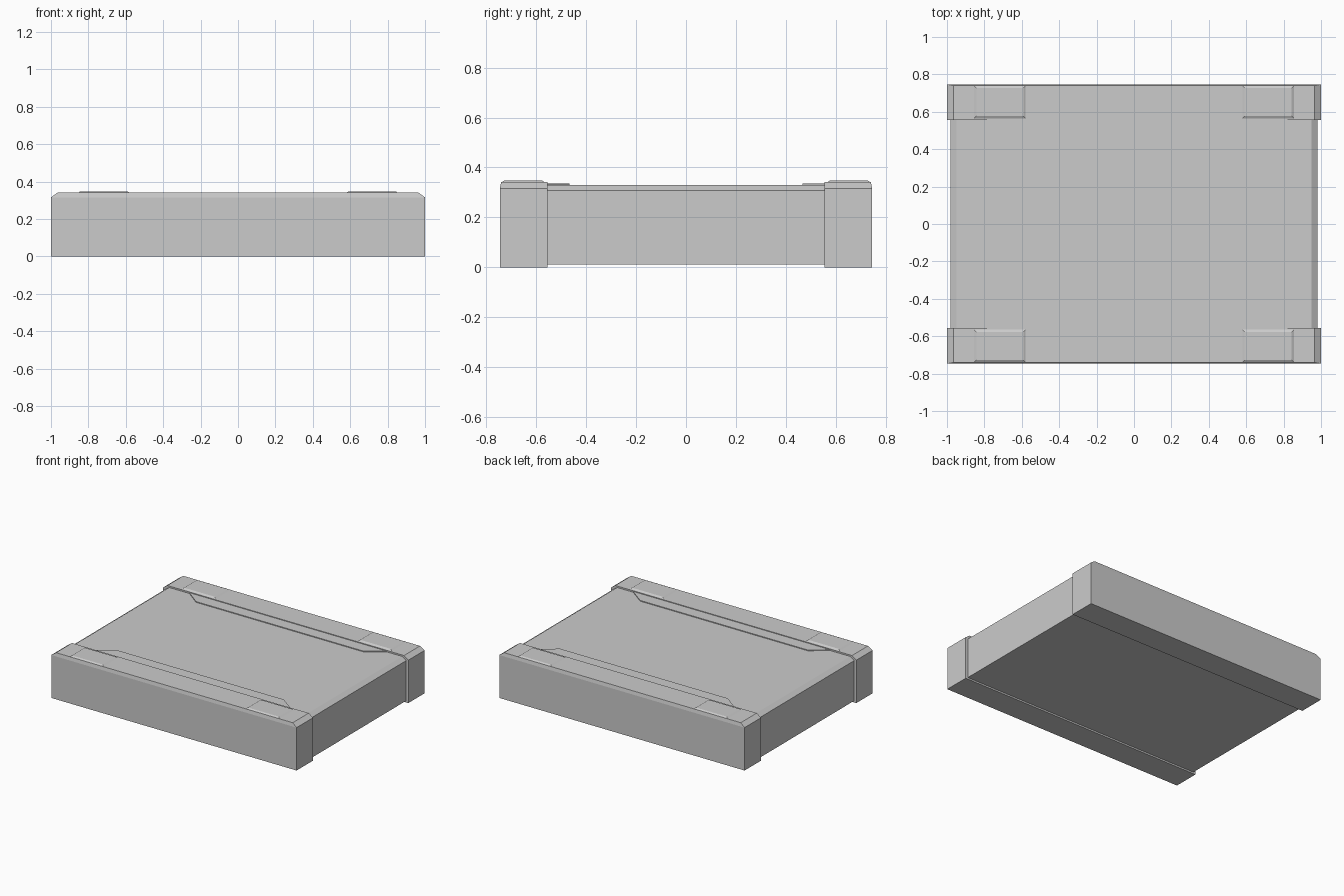
import bpy, bmesh

if "Cube" in bpy.data.objects:
    bpy.data.objects.remove(bpy.data.objects["Cube"])

light = bpy.data.materials.new("light_grey")
light.diffuse_color = (0.95, 0.95, 0.95, 1)
light.use_nodes = True
light.node_tree.nodes["Principled BSDF"].inputs["Base Color"].default_value = light.diffuse_color


def loft(name, rings, mat=None):
    """Solid through a stack of matching point rings, capped at both ends."""
    bm = bmesh.new()
    loops = [[bm.verts.new(p) for p in ring] for ring in rings]
    n = len(loops[0])
    for a, b in zip(loops, loops[1:]):
        for i in range(n):
            j = (i + 1) % n
            bm.faces.new((a[i], a[j], b[j], b[i]))
    bm.faces.new(loops[0][::-1])
    bm.faces.new(loops[-1])
    bmesh.ops.recalc_face_normals(bm, faces=bm.faces)
    mesh = bpy.data.meshes.new(name)
    bm.to_mesh(mesh)
    bm.free()
    obj = bpy.data.objects.new(name, mesh)
    bpy.context.collection.objects.link(obj)
    if mat:
        mesh.materials.append(mat)
    return obj


def rect(x0, x1, y0, y1, z):
    return [(x0, y0, z), (x1, y0, z), (x1, y1, z), (x0, y1, z)]


# Main slab with chamfered side edges
loft("body", [rect(-0.982, 0.982, -0.555, 0.555, 0.012),
              rect(-0.982, 0.982, -0.555, 0.555, 0.308),
              rect(-0.949, 0.949, -0.555, 0.555, 0.33)])

for s, end in ((-1, "front"), (1, "back")):
    # End rail, chamfered at the ends and slightly along the outer edge
    loft(end + "_rail", [rect(-1, 1, s * 0.555, s * 0.746, 0),
                         rect(-1, 1, s * 0.555, s * 0.746, 0.316),
                         rect(-0.965, 0.965, s * 0.555, s * 0.741, 0.341)])

    # Thin trapezoid plate against the rail
    outline = [(-0.785, 0.555), (0.82, 0.555), (0.70, 0.466), (-0.668, 0.466)]
    loft(end + "_plate", [[(x, s * y, z) for x, y in outline]
                          for z in (0.33, 0.336)], light)

    # Raised pads with sloped rims
    for t, side in ((-1, "left"), (1, "right")):
        loft(f"{end}_{side}_pad",
             [rect(t * 0.58, t * 0.855, s * 0.565, s * 0.739, 0.341),
              rect(t * 0.592, t * 0.843, s * 0.578, s * 0.728, 0.348)], light)
